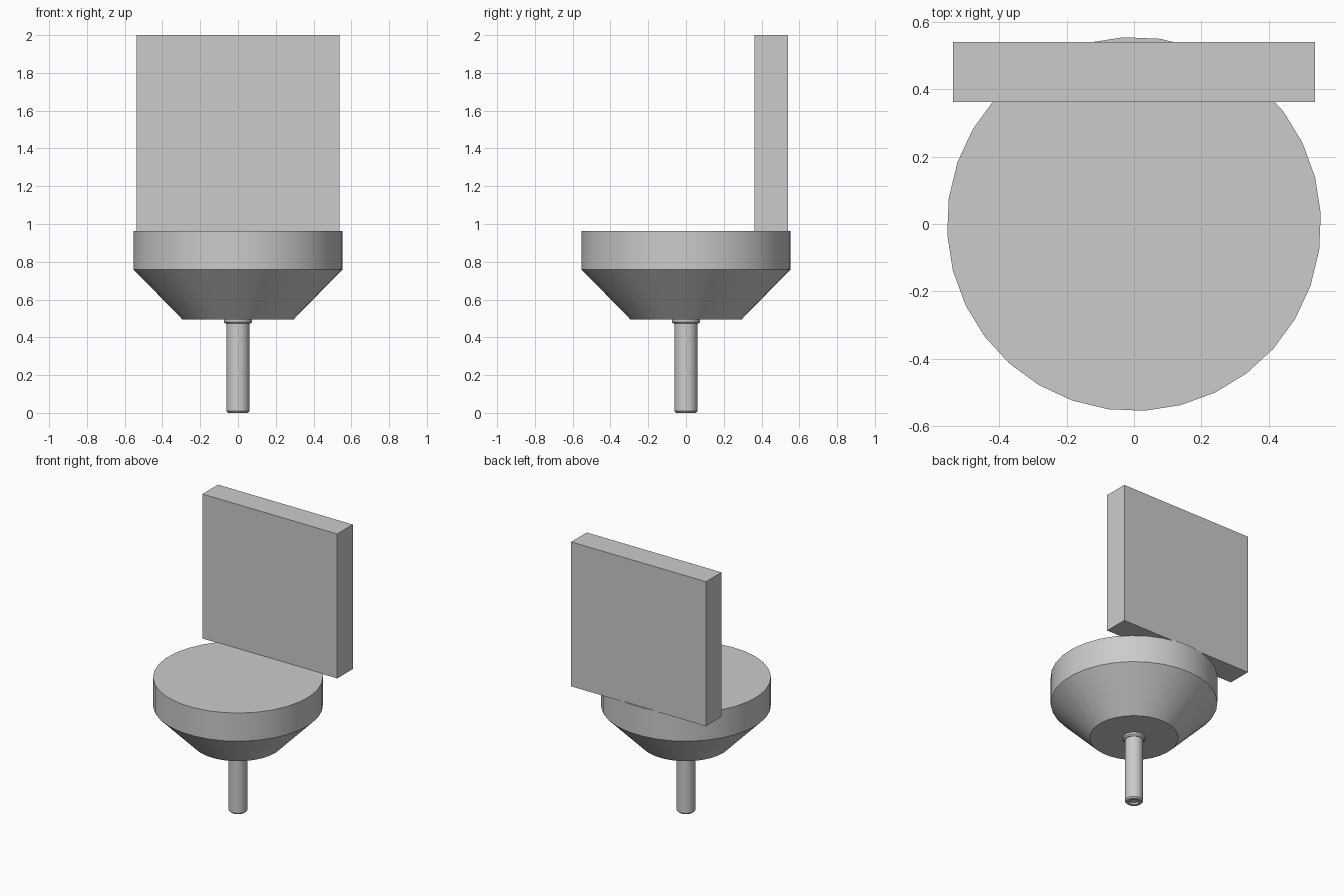
import bpy
import bmesh
import math

cube = bpy.data.objects.get("Cube")
if cube:
    bpy.data.objects.remove(cube, do_unlink=True)

grey = bpy.data.materials.new("light grey")
grey.use_nodes = True
colour = (0.6, 0.6, 0.6, 1.0)
grey.diffuse_color = colour
grey.node_tree.nodes["Principled BSDF"].inputs["Base Color"].default_value = colour


def finish(name, bm, smooth=False):
    bmesh.ops.recalc_face_normals(bm, faces=bm.faces)
    mesh = bpy.data.meshes.new(name)
    bm.to_mesh(mesh)
    bm.free()
    mesh.materials.append(grey)
    obj = bpy.data.objects.new(name, mesh)
    bpy.context.collection.objects.link(obj)
    if smooth:
        bpy.ops.object.select_all(action="DESELECT")
        obj.select_set(True)
        bpy.context.view_layer.objects.active = obj
        bpy.ops.object.shade_smooth_by_angle(angle=math.radians(30))
    return obj


def lathe(name, profile, sides, turn=0.0):
    """Revolve (radius, height) points about z and cap both ends."""
    bm = bmesh.new()
    rings = []
    for r, z in profile:
        angles = [turn + math.tau * i / sides for i in range(sides)]
        rings.append([bm.verts.new((r * math.cos(a), r * math.sin(a), z)) for a in angles])
    for low, high in zip(rings, rings[1:]):
        for i in range(sides):
            j = (i + 1) % sides
            bm.faces.new((low[i], low[j], high[j], high[i]))
    bm.faces.new(rings[0])
    bm.faces.new(rings[-1])
    return finish(name, bm, smooth=True)


# Round seat with a tapered underside
lathe("seat", [(0.295, 0.495), (0.555, 0.76), (0.555, 0.963)], 32, math.radians(3.2))

# Thin post with a chamfered, recessed foot
lathe("post", [(0.028, 0.012), (0.034, 0.0), (0.052, 0.0), (0.061, 0.01), (0.061, 0.495)], 32)

# Collar where the post meets the seat
lathe("collar", [(0.066, 0.472), (0.075, 0.482), (0.075, 0.497)], 32)

# Upright slab backrest
bm = bmesh.new()
bmesh.ops.create_cube(bm, size=1.0)
bmesh.ops.scale(bm, vec=(1.074, 0.177, 1.041), verts=bm.verts)
bmesh.ops.translate(bm, vec=(0, 0.451, 1.4795), verts=bm.verts)
finish("backrest", bm)
